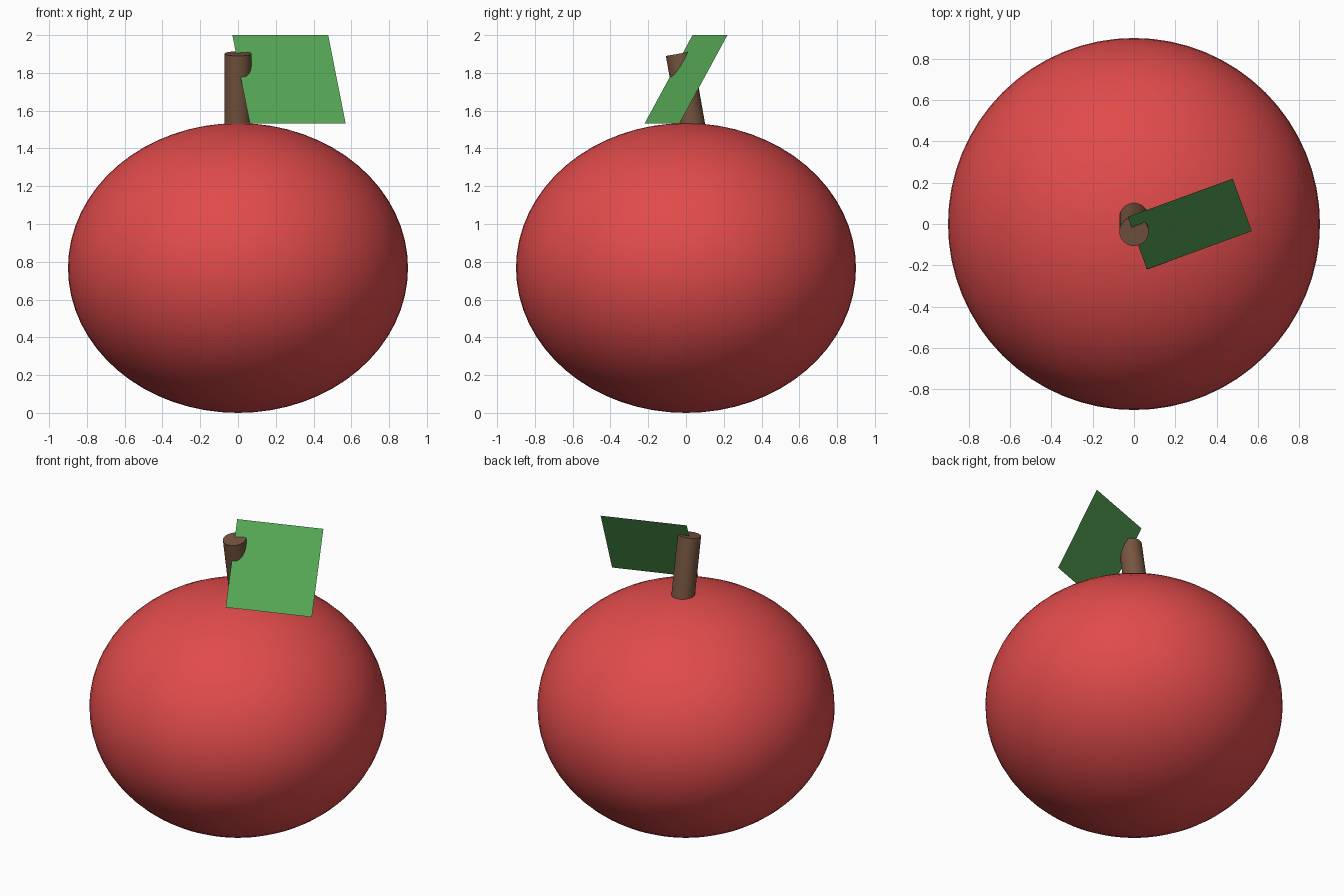
import bpy
from math import radians

if "Cube" in bpy.data.objects:
    bpy.data.objects.remove(bpy.data.objects["Cube"])


def finish(name, color, smooth=True):
    obj = bpy.context.object
    obj.name = name
    mat = bpy.data.materials.new(name + "_color")
    mat.diffuse_color = (*color, 1)
    mat.use_nodes = True
    mat.node_tree.nodes["Principled BSDF"].inputs["Base Color"].default_value = mat.diffuse_color
    obj.data.materials.append(mat)
    if smooth:
        bpy.ops.object.shade_smooth_by_angle(angle=radians(40))
    return obj


# Squashed round fruit body
bpy.ops.mesh.primitive_uv_sphere_add(segments=64, ring_count=32, radius=1, location=(0, 0, 0.767))
bpy.context.object.scale = (0.9, 0.9, 0.767)
bpy.ops.object.transform_apply(location=False, rotation=False, scale=True)
finish("fruit_body", (0.75, 0.07, 0.07))

# Stem leaning towards the front
bpy.ops.mesh.primitive_cylinder_add(vertices=32, radius=0.071, depth=0.42,
                                    location=(0, 0, 1.695), rotation=(radians(10), 0, 0))
finish("stem", (0.18, 0.09, 0.05))

# Flat square leaf, tilted up and turned
bpy.ops.mesh.primitive_plane_add(size=0.54, location=(0.27, 0, 1.766),
                                 rotation=(radians(60), 0, radians(20)))
finish("leaf", (0.1, 0.42, 0.1), smooth=False)
